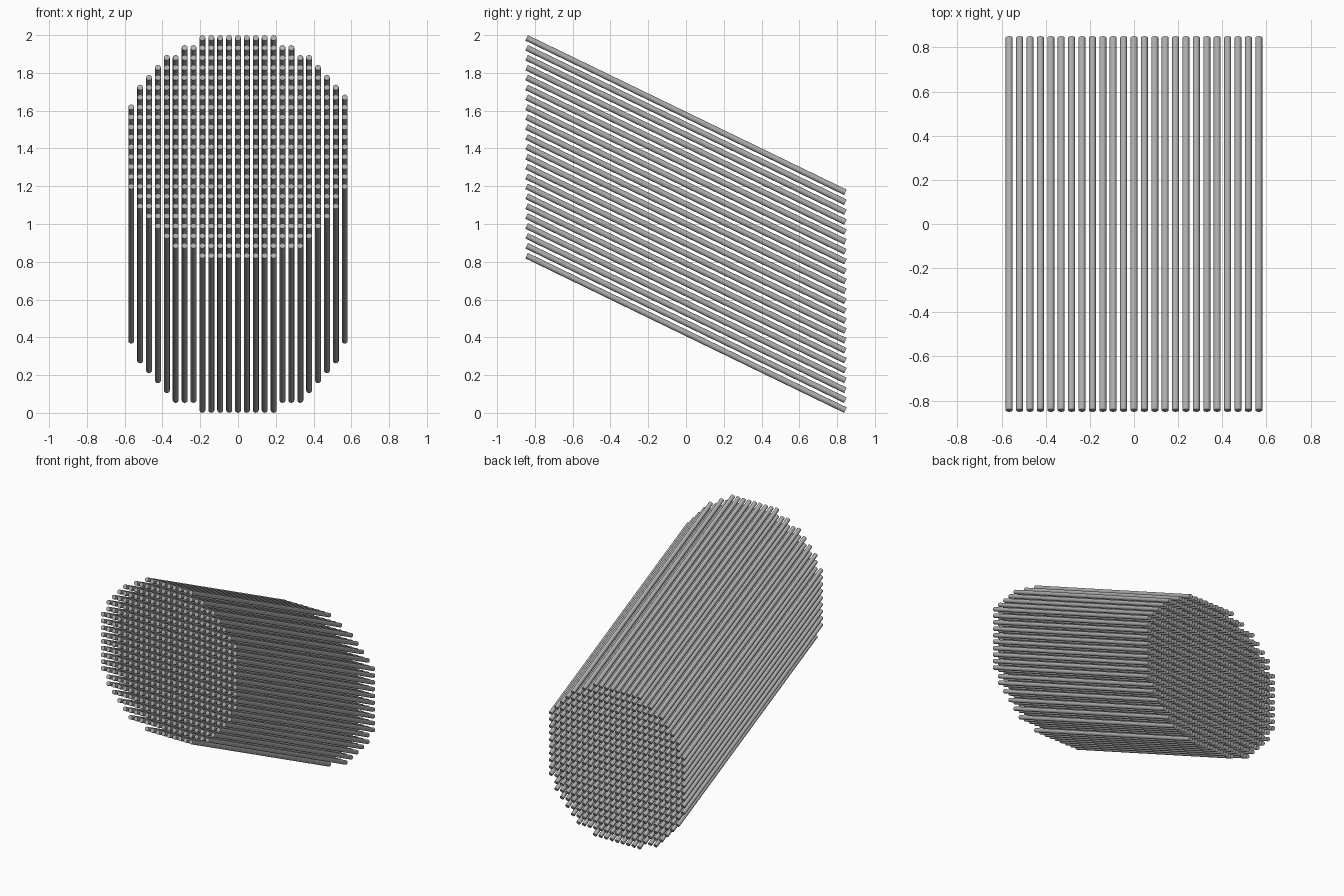
import bpy, bmesh, math
from mathutils import Matrix, Vector

if "Cube" in bpy.data.objects:
    bpy.data.objects.remove(bpy.data.objects["Cube"])

PITCH_X, PITCH_Z = 0.0471, 0.0524   # spacing of the rods in the front plane
RADIUS, SIDES = 0.0158, 12
AXIS = Vector((0, 1.688, -0.818))   # every rod slopes down to the back
LIMIT = 0.38                        # squared radius of the round bundle
EDGE_RODS = {(12, 5), (7, -10), (-7, -10)}  # extra rods on the rim

grey = bpy.data.materials.new("rod grey")
grey.diffuse_color = (0.42, 0.42, 0.42, 1)
grey.use_nodes = True
grey.node_tree.nodes["Principled BSDF"].inputs["Base Color"].default_value = grey.diffuse_color

tilt = Vector((0, 0, 1)).rotation_difference(AXIS).to_matrix().to_4x4()

# Bundle of parallel sloping rods, filling a circle in the front plane
bm = bmesh.new()
for i in range(-12, 13):
    for j in range(-11, 12):
        x, z = i * PITCH_X, j * PITCH_Z
        if x * x + z * z < LIMIT or (i, j) in EDGE_RODS:
            bmesh.ops.create_cone(
                bm, cap_ends=True, segments=SIDES, radius1=RADIUS, radius2=RADIUS,
                depth=AXIS.length, matrix=Matrix.Translation((x, 0, 1 + z)) @ tilt)

mesh = bpy.data.meshes.new("rod_bundle")
bm.to_mesh(mesh)
bm.free()
mesh.materials.append(grey)
rods = bpy.data.objects.new("rod_bundle", mesh)
bpy.context.collection.objects.link(rods)

# Smooth sides, crisp rod ends
bpy.context.view_layer.objects.active = rods
rods.select_set(True)
bpy.ops.object.shade_smooth_by_angle(angle=math.radians(40))
